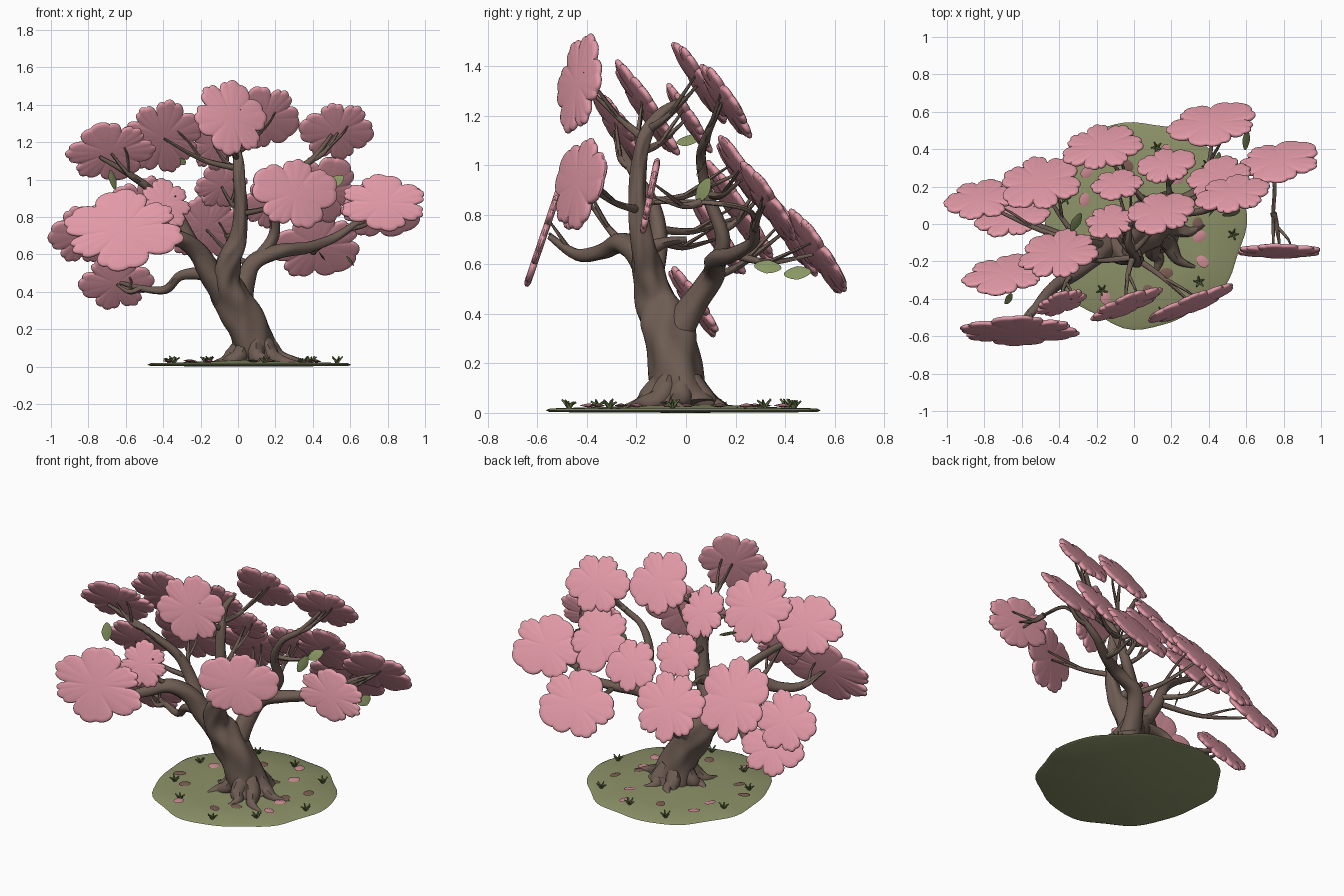
import bpy, bmesh, math, random
from mathutils import Vector as V

if "Cube" in bpy.data.objects:
    bpy.data.objects.remove(bpy.data.objects["Cube"])
random.seed(4)

def material(name, col):
    m = bpy.data.materials.new(name)
    m.diffuse_color = (*col, 1)
    m.use_nodes = True
    m.node_tree.nodes["Principled BSDF"].inputs["Base Color"].default_value = m.diffuse_color
    return m

BARK = material("bark brown", (0.155, 0.108, 0.086))
PINK = material("blossom pink", (0.77, 0.325, 0.39))
MOSS = material("moss green", (0.265, 0.288, 0.138))
LEAF = material("leaf green", (0.25, 0.31, 0.125))
GRASS = material("grass green", (0.15, 0.20, 0.07))
ROSE = material("fallen petal pink", (0.60, 0.26, 0.29))
DUSK = material("faded petal", (0.20, 0.11, 0.085))

def finish(bm, name, mat, angle=50):
    for v in bm.verts:                       # nothing pokes below the ground
        v.co.z = max(v.co.z, 0.0)
    bmesh.ops.recalc_face_normals(bm, faces=bm.faces)
    me = bpy.data.meshes.new(name)
    bm.to_mesh(me)
    bm.free()
    me.materials.append(mat)
    ob = bpy.data.objects.new(name, me)
    bpy.context.collection.objects.link(ob)
    bpy.ops.object.select_all(action='DESELECT')
    ob.select_set(True)
    bpy.context.view_layer.objects.active = ob
    bpy.ops.object.shade_smooth_by_angle(angle=math.radians(angle))
    return ob

def skin(bm, rings, centre_a, centre_b):
    """Join rings of points into a closed skin with fan caps."""
    rs = [[bm.verts.new(p) for p in r] for r in rings]
    n = len(rs[0])
    for a, b in zip(rs, rs[1:]):
        for i in range(n):
            bm.faces.new((a[i], a[(i + 1) % n], b[(i + 1) % n], b[i]))
    for r, c in ((rs[0], centre_a), (rs[-1], centre_b)):
        c = bm.verts.new(c)
        for i in range(n):
            bm.faces.new((c, r[i], r[(i + 1) % n]))

def spline(pts, t):
    """Catmull-Rom through 4D points (x, y, z, radius)."""
    i = min(int(t), len(pts) - 2)
    f = t - i
    p = [V(pts[min(max(k, 0), len(pts) - 1)]) for k in (i - 1, i, i + 1, i + 2)]
    return 0.5 * (2 * p[1] + (p[2] - p[0]) * f + (2 * p[0] - 5 * p[1] + 4 * p[2] - p[3]) * f * f
                  + (3 * p[1] - p[0] - 3 * p[2] + p[3]) * f ** 3)

def tube(bm, pts, sides=12, gnarl=0.06, steps=6, floor=-1):
    total = (len(pts) - 1) * steps
    s = [spline(pts, k / steps) for k in range(total + 1)]
    pos = [p.to_3d() for p in s]
    side = V((0.83, 0.5, 0.21))
    rings = []
    for k, p in enumerate(pos):
        tan = (pos[min(k + 1, total)] - pos[max(k - 1, 0)]).normalized()
        side = (side - tan * side.dot(tan)).normalized()
        up = tan.cross(side)
        ring = []
        for j in range(sides):
            a = 2 * math.pi * j / sides
            r = max(s[k].w, 0.004) * (1 + gnarl * math.sin(3 * a + k * 0.35) + gnarl * 0.6 * math.sin(5 * a - k * 0.5))
            q = p + (side * math.cos(a) + up * math.sin(a)) * r
            q.z = max(q.z, floor)
            ring.append(q)
        rings.append(ring)
    skin(bm, rings, pos[0], pos[-1])

# Trunk with its flared roots
bm = bmesh.new()
tube(bm, [(0.11, -0.02, 0.015, 0.14), (0.085, -0.03, 0.10, 0.112), (0.04, -0.055, 0.24, 0.104),
          (-0.03, -0.08, 0.36, 0.10), (-0.07, -0.12, 0.46, 0.08), (-0.05, -0.155, 0.57, 0.063),
          (0.0, -0.175, 0.68, 0.047), (0.015, -0.195, 0.84, 0.036), (0.005, -0.19, 1.0, 0.031),
          (0.0, -0.165, 1.12, 0.027), (-0.03, -0.10, 1.21, 0.02), (-0.02, 0.0, 1.27, 0.011)], 28, 0.085, 6, 0.01)
finish(bm, "trunk", BARK)
bm = bmesh.new()
for k, (deg, ln) in enumerate([(5, .25), (60, .2), (115, .2), (175, .2), (225, .22), (275, .21), (320, .27)]):
    d = V((math.cos(math.radians(deg)), math.sin(math.radians(deg)), 0))
    e = V((-d.y, d.x, 0)) * (0.03 if k % 2 else -0.03)
    c = V((0.09, -0.03, 0))
    tube(bm, [(*(c + d * 0.06 + V((0, 0, .13))), .045), (*(c + d * 0.12 + V((0, 0, .055))), .045),
              (*(c + d * ln * .8 + e + V((0, 0, .03))), .028), (*(c + d * ln * 1.15 + V((0, 0, .018))), .008)],
         10, .06, 6, 0.01)
finish(bm, "roots", BARK)

# Main limbs
bm = bmesh.new()
tube(bm, [(-0.05, -0.09, 0.36, .075), (-0.15, -0.13, 0.50, .064), (-0.22, -0.18, 0.62, .052),
          (-0.32, -0.26, 0.685, .043), (-0.43, -0.34, 0.65, .032), (-0.52, -0.44, 0.64, .024),
          (-0.6, -0.55, 0.71, .012)], 14)                                     # left front
tube(bm, [(0.01, -0.05, 0.30, .07), (0.035, 0.04, 0.45, .053), (0.09, 0.11, 0.56, .045),
          (0.24, 0.12, 0.62, .038), (0.38, 0.19, 0.64, .03), (0.52, 0.27, 0.69, .023),
          (0.64, 0.28, 0.77, .018), (0.76, 0.31, 0.83, .009)], 14)            # right
tube(bm, [(0.10, 0.11, 0.56, .038), (0.19, 0.15, 0.70, .03), (0.20, 0.09, 0.87, .025),
          (0.28, 0.06, 1.02, .02), (0.40, 0.08, 1.11, .017), (0.5, 0.14, 1.24, .009)])   # right upper
tube(bm, [(-0.17, -0.14, 0.52, .046), (-0.26, -0.11, 0.68, .037), (-0.34, -0.13, 0.83, .029),
          (-0.47, -0.2, 0.95, .022), (-0.60, -0.25, 1.04, .017), (-0.74, -0.29, 1.12, .009)])  # left upper
tube(bm, [(-0.13, -0.12, 0.50, .042), (-0.30, -0.10, 0.49, .026), (-0.39, -0.06, 0.41, .022),
          (-0.52, -0.01, 0.42, .017), (-0.63, 0.02, 0.45, .009)])             # left lower
tube(bm, [(0.60, 0.28, 0.74, .014), (0.74, 0.25, 0.82, .011), (0.745, 0.06, 0.85, .010),
          (0.745, -0.13, 0.85, .007)], 8)                                     # far right spur
tube(bm, [(-0.03, -0.15, 0.66, .035), (-0.04, -0.08, 0.69, .02), (-0.06, 0.0, 0.70, .014)], 8)  # stub
finish(bm, "main_limbs", BARK)

def blossom(name, c, w, h, n, seed):
    """Thin plate facing n, with big uneven lobes that carry small scallops."""
    rnd = random.Random(seed)
    c, n = V(c), V(n).normalized()
    u = V((0, 0, 1)).cross(n).normalized()
    v = n.cross(u)
    k, ph, t, N = rnd.choice((5, 6, 7)), rnd.uniform(0, 6), 0.014, 168
    amp = [rnd.uniform(0.75, 1.12) for _ in range(k)]
    wob = rnd.uniform(0, 6)
    out = []
    for i in range(N):
        a = 2 * math.pi * i / N
        s = ((a + ph) / (2 * math.pi) * k + .18 * math.sin(2 * a + wob)) % k
        big = abs(math.sin(math.pi * s)) ** 0.65
        r = 0.70 + 0.25 * big * amp[int(s) % k] + 0.08 * abs(math.sin(math.pi * s * 3)) ** 0.6
        out.append((r * math.cos(a) * w / 2, r * math.sin(a) * h / 2))
    rings = []
    for inset, off in ((.022, -1), (.007, -.75), (0, -.3), (0, .3), (.007, .75), (.022, 1)):
        f = 1 - inset * 2 / min(w, h)
        rings.append([c + u * x * f + v * y * f + n * off * t for x, y in out])
    bm = bmesh.new()
    skin(bm, rings, c - n * t, c + n * t)
    finish(bm, name, PINK)

def twig(bm, a, c, n):
    """Bent twig from a limb to the middle of a blossom plate, with a small fork."""
    a, c, n = V(a), V(c), V(n).normalized()
    m = a.lerp(c, 0.5) - n * 0.03 + V((0, 0, -0.02))
    tip = c - n * 0.02
    tube(bm, [(*a, .018), (*m, .013), (*tip, .006)], 8)
    tube(bm, [(*m, .010), (*(m.lerp(tip, .6) + V((.05, 0, .03))), .007), (*(tip + V((.06, 0, .05))), .004)], 6)

# Blossom plates facing back and up: centre, width, height, twig root
BACK = [(.53, .16, 1.26, .41, .36, .38, .08, 1.10), (.14, .06, 1.33, .38, .40, 0, -.14, 1.15),
        (.77, .33, .85, .45, .40, .58, .28, .74), (.46, .24, .95, .36, .42, .2, .1, .88),
        (.42, .53, .65, .50, .42, .38, .19, .64), (-.13, .01, 1.19, .26, .33, 0, -.17, 1.06),
        (-.40, -.16, 1.23, .44, .46, 0, -.18, 1.06), (-.68, -.27, 1.15, .47, .38, -.5, -.21, .98),
        (.17, .31, .88, .33, .33, .19, .15, .74), (-.09, .21, .97, .29, .29, .01, -.18, .85)]
BACK += [(-.17, .41, .74, .45, .43, .08, .1, .54), (-.50, .22, .80, .46, .50, -.28, -.11, .74),
         (-.82, .13, .71, .40, .37, -.28, -.11, .7), (-.65, .03, .45, .40, .33, -.52, -.01, .42)]
# Blossom plates facing front: centre, width, height, normal, twig root
FRONT = [(-.04, -.43, 1.33, .41, .42, .38, -.9, .2, 0, -.16, 1.1),
         (-.62, -.57, .73, .64, .44, 0, -.94, .32, -.5, -.42, .64),
         (-.39, -.42, .87, .28, .30, .3, -.88, .35, -.32, -.26, .685),
         (.30, -.43, .925, .50, .38, .37, -.9, .2, .02, -.19, .82),
         (.78, -.145, .875, .46, .32, 0, -.98, .2, .745, .06, .85)]
bm = bmesh.new()
NB = (-0.15, 0.83, 0.54)
for i, p in enumerate(BACK):
    blossom(f"back_blossom_{i + 1}", p[:3], p[3], p[4], NB, i)
    twig(bm, p[5:8], p[:3], NB)
for i, p in enumerate(FRONT):
    blossom(f"front_blossom_{i + 1}", p[:3], p[3], p[4], p[5:8], 40 + i)
    twig(bm, p[8:11], p[:3], p[5:8])
finish(bm, "twigs", BARK)

def lens(bm, c, u, n, a, b, t, pointed=0.0):
    """Thin oval, optionally with pointed ends."""
    u, n, c = V(u).normalized(), V(n).normalized(), V(c)
    n = (n - u * n.dot(u)).normalized()
    v = n.cross(u)
    ring = []
    for i in range(16):
        q = 2 * math.pi * i / 16
        ring.append(c + u * a * math.cos(q) + v * b * math.sin(q) * (1 - pointed * abs(math.cos(q))))
    skin(bm, [ring], c - n * t, c + n * t)

# Single green leaves
bm = bmesh.new()
for c, u, n in [((-.67, -.40, 1.0), (.2, -.3, -1), (.8, -.6, .3)), ((-.31, .01, 1.10), (.5, .9, .1), (.5, -.5, .7)),
                ((.52, .06, .99), (.8, .3, .5), (.1, -.8, .6)), ((.42, .07, .90), (.3, .5, .9), (.8, -.5, .2)),
                ((.45, .33, .59), (.1, 1, -.1), (.8, 0, .6)), ((.60, .45, .565), (.1, 1, .1), (.8, 0, .6))]:
    lens(bm, c, u, n, .056, .034, .006, .25)
finish(bm, "green_leaves", LEAF)

# Mossy ground disc
bm = bmesh.new()
def disc_ring(f, z):
    pts = []
    for i in range(64):
        a = 2 * math.pi * i / 64
        r = 0.54 * f * (1 + .02 * math.sin(3 * a + 1) + .015 * math.sin(7 * a) + .01 * math.sin(11 * a + 2))
        pts.append((.05 + r * math.cos(a), r * 1.02 * math.sin(a), z))
    return pts
skin(bm, [disc_ring(.97, 0.003), disc_ring(1, .01), disc_ring(.97, .018), disc_ring(.6, .024), disc_ring(.3, .032)],
     (.05, 0, 0), (.05, 0, .035))
finish(bm, "ground", MOSS)

# Fallen petals and grass tufts
fresh, old, tufts = bmesh.new(), bmesh.new(), bmesh.new()
for i in range(14):
    a = i * 2.4
    r = .29 + .17 * ((i * 7) % 10) / 10
    d = random.uniform(0, 6)
    lens(fresh if i % 2 else old, (.05 + r * math.cos(a), r * math.sin(a), .03), (math.cos(d), math.sin(d), 0),
         (.1, 0, 1), .037, .028, .009)
for i in range(9):
    a = i * 2 * math.pi / 9 + random.uniform(-.2, .2)
    r = random.uniform(.40, .49)
    c = V((.05 + r * math.cos(a), r * math.sin(a), .015))
    for j in range(5):
        q = j * 1.257 + i
        o = V((math.cos(q), math.sin(q), 0))
        tube(tufts, [(*c, .007), (*(c + o * .012 + V((0, 0, .02))), .007),
                     (*(c + o * .03 + V((0, 0, random.uniform(.026, .042)))), .002)], 5, 0, 2)
finish(fresh, "fallen_petals", ROSE)
finish(old, "faded_petals", DUSK)
finish(tufts, "grass_tufts", GRASS)
